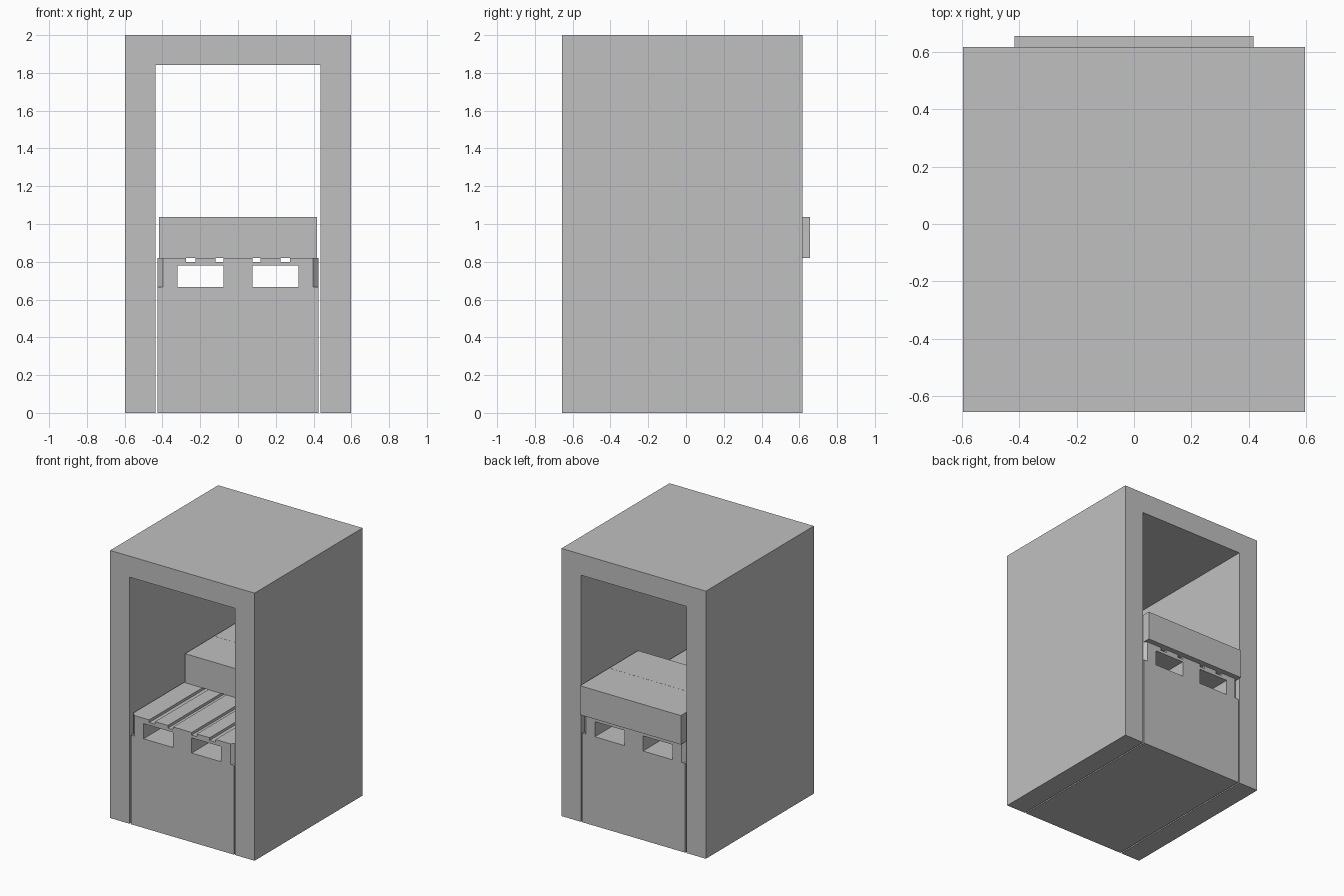
import bpy, bmesh

if "Cube" in bpy.data.objects:
    bpy.data.objects.remove(bpy.data.objects["Cube"])

FRONT, BACK = -0.657, 0.618      # depth range of the housing
REAR = 0.657                     # rear end of the crates
FLOOR, DECK = 0.666, 0.82        # pallet bottom and top

grey = bpy.data.materials.new("plain grey")
grey.diffuse_color = (0.53, 0.53, 0.53, 1)
grey.use_nodes = True
grey.node_tree.nodes["Principled BSDF"].inputs["Base Color"].default_value = grey.diffuse_color


def extrude_profile(name, points, y0, y1, corner_chamfer=0):
    """Extrude an (x, z) outline along y, optionally chamfering the outer upright corners."""
    bm = bmesh.new()
    face = bm.faces.new([bm.verts.new((x, y0, z)) for x, z in points])
    new = bmesh.ops.extrude_face_region(bm, geom=[face], use_keep_orig=True)["geom"]
    bmesh.ops.translate(bm, vec=(0, y1 - y0, 0),
                        verts=[v for v in new if isinstance(v, bmesh.types.BMVert)])
    if corner_chamfer:
        edge_x = max(x for x, z in points)
        uprights = [e for e in bm.edges
                    if all(abs(abs(v.co.x) - edge_x) < 1e-4 for v in e.verts)
                    and abs(e.verts[0].co.z - e.verts[1].co.z) > 0.01]
        bmesh.ops.bevel(bm, geom=uprights, offset=corner_chamfer, segments=1, affect='EDGES')
    bmesh.ops.recalc_face_normals(bm, faces=bm.faces)
    mesh = bpy.data.meshes.new(name)
    bm.to_mesh(mesh)
    bm.free()
    mesh.materials.append(grey)
    obj = bpy.data.objects.new(name, mesh)
    bpy.context.collection.objects.link(obj)
    return obj


def mirrored(half):
    """Complete a right-hand outline with its left-hand mirror image."""
    return half + [(-x, z) for x, z in reversed(half)]


def rectangle(half_width, z0, z1):
    return mirrored([(half_width, z0), (half_width, z1)])


# Housing: two thick walls and a roof, open front and back
extrude_profile("housing", mirrored([(0.436, 1.843), (0.436, 0), (0.597, 0), (0.597, 2)]),
                FRONT, BACK)

# Plinth between the walls
extrude_profile("plinth", rectangle(0.426, 0, FLOOR), FRONT, BACK)

# Pallet: fork openings below, grooves between the deck boards above
pallet = [(0.077, FLOOR), (0.077, 0.779), (0.321, 0.779), (0.321, FLOOR),
          (0.426, FLOOR), (0.426, DECK)]
for inner, outer in ((0.225, 0.274), (0.077, 0.119)):
    pallet += [(outer, DECK), (outer, 0.80), (inner, 0.80), (inner, DECK)]
extrude_profile("pallet", mirrored(pallet), FRONT, BACK, corner_chamfer=0.03)

# Two crates side by side, overhanging the rear of the pallet
START, SEAM = -0.03, 0.313
for name, y0, y1 in (("front_crate", START, SEAM - 0.0005), ("rear_crate", SEAM + 0.0005, REAR)):
    extrude_profile(name, rectangle(0.417, DECK, 1.037), y0, y1)
